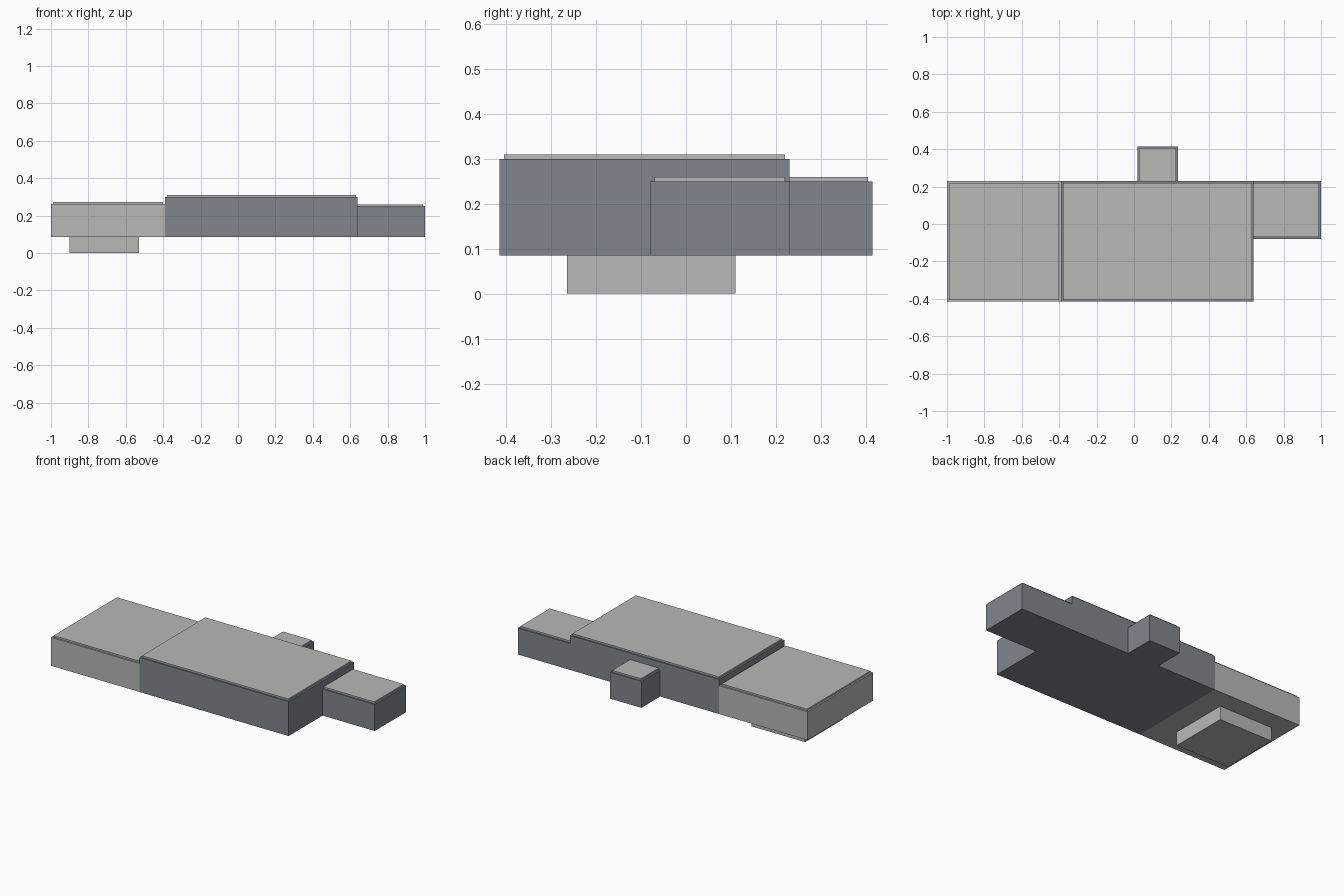
import bpy
import bmesh

cube = bpy.data.objects.get("Cube")
if cube:
    bpy.data.objects.remove(cube, do_unlink=True)


def make_material(name, color):
    mat = bpy.data.materials.new(name)
    mat.use_nodes = True
    mat.diffuse_color = (*color, 1)
    mat.node_tree.nodes["Principled BSDF"].inputs["Base Color"].default_value = (*color, 1)
    return mat


LIGHT = make_material("light grey", (0.48, 0.485, 0.475))
SLATE = make_material("slate grey", (0.22, 0.24, 0.27))


def box(name, xs, ys, zs, mat):
    """Box spanning the given x, y and z ranges."""
    bm = bmesh.new()
    bmesh.ops.create_cube(bm, size=1)
    for v in bm.verts:
        v.co = [r[0] if c < 0 else r[1] for c, r in zip(v.co, (xs, ys, zs))]
    mesh = bpy.data.meshes.new(name)
    bm.to_mesh(mesh)
    bm.free()
    mesh.materials.append(mat)
    obj = bpy.data.objects.new(name, mesh)
    bpy.context.collection.objects.link(obj)
    return obj


FLOOR = 0.085   # underside of the raised volumes
BACK = 0.23     # shared rear wall line
FRONT = -0.415
LIP = 0.01      # roof inset and thickness


def volume(name, xs, ys, top, mat, inset_left=LIP, inset_front=LIP):
    """Walled block with a slightly inset thin roof slab."""
    box(name + "_walls", xs, ys, (FLOOR, top), mat)
    box(name + "_roof", (xs[0] + inset_left, xs[1] - LIP),
        (ys[0] + inset_front, ys[1] - LIP), (top, top + LIP), LIGHT)


# Main hall, side hall and the two lower annexes
volume("main_hall", (-0.39, 0.64), (FRONT, BACK), 0.30, SLATE)
volume("side_hall", (-1.0, -0.39), (FRONT, BACK), 0.262, LIGHT)
volume("end_annex", (0.64, 1.0), (-0.08, BACK), 0.25, SLATE, inset_left=0)
volume("rear_annex", (0.018, 0.235), (BACK, 0.415), 0.25, SLATE, inset_front=0)

# Lower storey under the side hall
box("lower_storey", (-0.9, -0.53), (-0.265, 0.11), (0, FLOOR), LIGHT)
